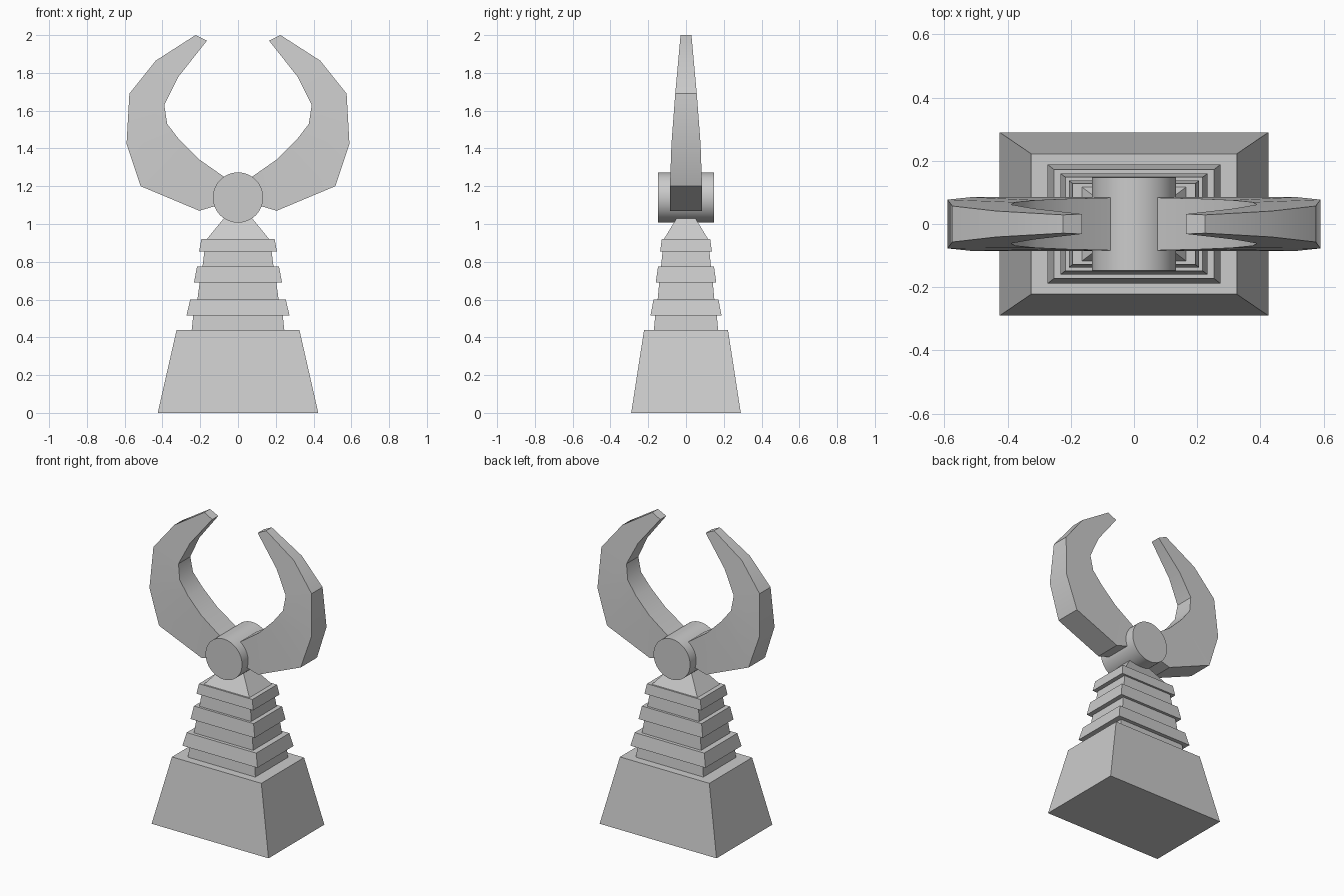
import bpy, bmesh, math

if "Cube" in bpy.data.objects:
    bpy.data.objects.remove(bpy.data.objects["Cube"])

grey = bpy.data.materials.new("plain grey")
grey.diffuse_color = (0.6, 0.6, 0.6, 1)
grey.use_nodes = True
grey.node_tree.nodes["Principled BSDF"].inputs["Base Color"].default_value = grey.diffuse_color


def make_object(name, bm):
    bmesh.ops.recalc_face_normals(bm, faces=bm.faces)
    mesh = bpy.data.meshes.new(name)
    bm.to_mesh(mesh)
    bm.free()
    mesh.materials.append(grey)
    obj = bpy.data.objects.new(name, mesh)
    bpy.context.collection.objects.link(obj)
    return obj


def smooth(obj, angle):
    bpy.ops.object.select_all(action='DESELECT')
    obj.select_set(True)
    bpy.context.view_layer.objects.active = obj
    bpy.ops.object.shade_smooth_by_angle(angle=math.radians(angle))


def tapered_block(name, z0, x0, y0, z1, x1, y1):
    """Rectangular frustum given by half sizes at its bottom and top."""
    bm = bmesh.new()
    bmesh.ops.create_cube(bm, size=2)
    for v in bm.verts:
        x, y, z = (x0, y0, z0) if v.co.z < 0 else (x1, y1, z1)
        v.co = (math.copysign(x, v.co.x), math.copysign(y, v.co.y), z)
    return make_object(name, bm)


# Pedestal, then alternating necks and flared collars, then the hub support
tapered_block("pedestal", 0, 0.425, 0.29, 0.44, 0.325, 0.222)
tapered_block("lower_neck", 0.44, 0.245, 0.17, 0.515, 0.237, 0.163)
tapered_block("lower_collar", 0.515, 0.273, 0.188, 0.60, 0.253, 0.172)
tapered_block("middle_neck", 0.60, 0.215, 0.15, 0.69, 0.203, 0.142)
tapered_block("middle_collar", 0.69, 0.233, 0.16, 0.775, 0.217, 0.148)
tapered_block("upper_neck", 0.775, 0.188, 0.132, 0.855, 0.178, 0.124)
tapered_block("upper_collar", 0.855, 0.206, 0.137, 0.92, 0.194, 0.128)
tapered_block("hub_support", 0.92, 0.165, 0.117, 1.03, 0.075, 0.05)

# Hub: cylinder lying front to back
bpy.ops.mesh.primitive_cylinder_add(vertices=48, radius=0.133, depth=0.295,
                                    location=(0, 0, 1.14),
                                    rotation=(math.pi / 2, 0, 0))
hub = bpy.context.object
hub.name = "hub"
hub.data.materials.append(grey)
smooth(hub, 30)

# Claws: paired inner and outer outline points, thinning towards the tip
inner = [(0.07, 1.247), (0.21, 1.345), (0.31, 1.445), (0.375, 1.53),
         (0.39, 1.63), (0.315, 1.78), (0.165, 1.97)]
outer = [(0.07, 1.11), (0.205, 1.07), (0.515, 1.2), (0.59, 1.425),
         (0.575, 1.69), (0.435, 1.865), (0.225, 2.0)]
taper = [(0, 0.085), (1.2, 0.085), (1.425, 0.077), (1.69, 0.057), (1.865, 0.041), (2.01, 0.028)]


def half_thickness(z):
    for (z0, t0), (z1, t1) in zip(taper, taper[1:]):
        if z <= z1:
            return t0 + (t1 - t0) * (z - z0) / (z1 - z0)
    return taper[-1][1]


def claw(name, side):
    bm = bmesh.new()
    rings = []
    for a, b in zip(inner, outer):
        ring = [(a, -1), (b, -1), (b, 1), (a, 1)]
        rings.append([bm.verts.new((side * p[0], s * half_thickness(p[1]), p[1]))
                      for p, s in ring])
    for r0, r1 in zip(rings, rings[1:]):
        for i in range(4):
            j = (i + 1) % 4
            bm.faces.new((r0[i], r0[j], r1[j], r1[i]))
    bm.faces.new(rings[0])
    bm.faces.new(rings[-1])
    smooth(make_object(name, bm), 30)


claw("right_claw", 1)
claw("left_claw", -1)
